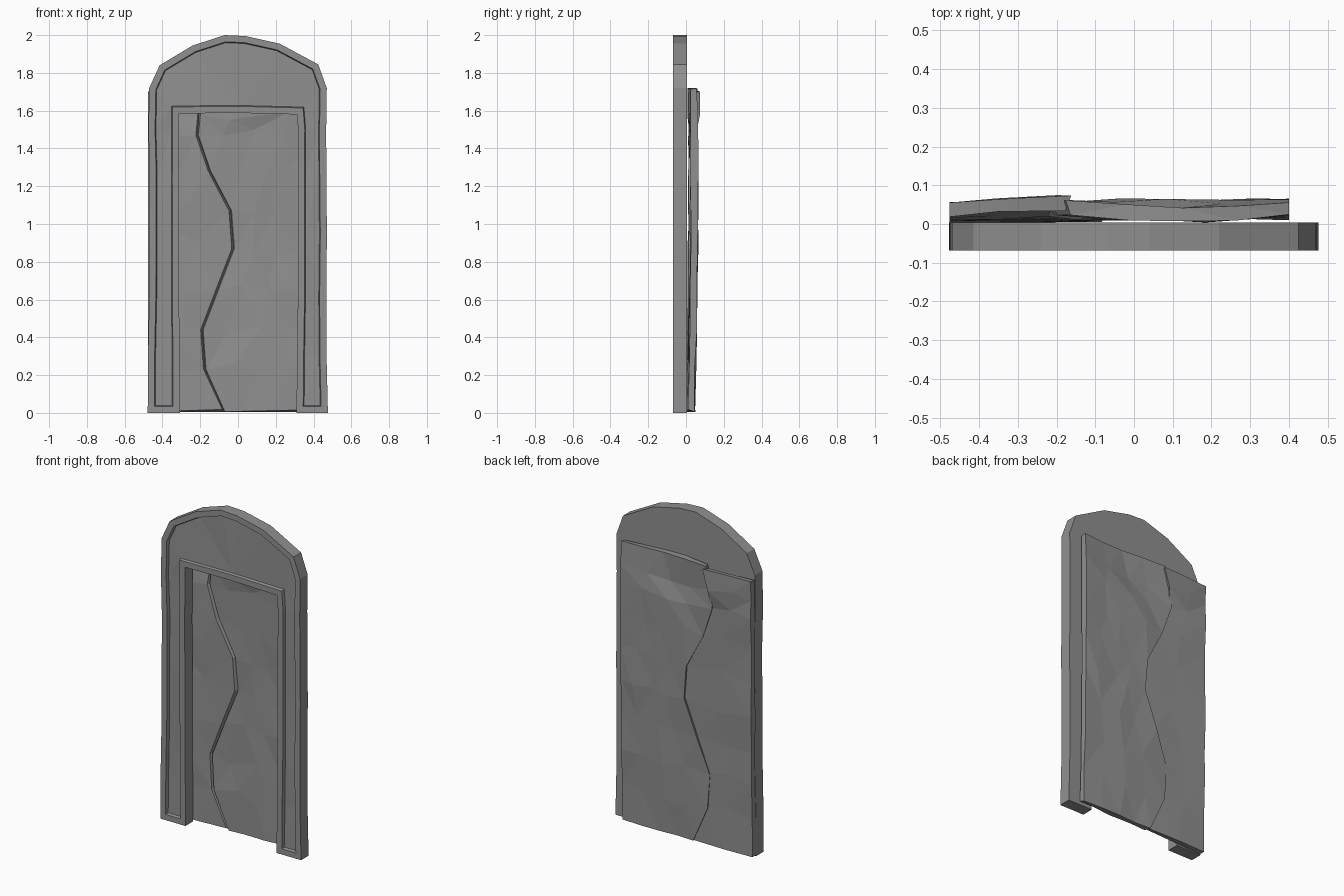
import bpy, bmesh, math, random
from mathutils import Vector

if "Cube" in bpy.data.objects:
    bpy.data.objects.remove(bpy.data.objects["Cube"])

random.seed(4)
stone = bpy.data.materials.new("grey stone")
stone.diffuse_color = (0.28, 0.28, 0.28, 1)
stone.use_nodes = True
stone.node_tree.nodes["Principled BSDF"].inputs["Base Color"].default_value = stone.diffuse_color


def jit(a):
    return random.uniform(-a, a)


def finish(bm, name):
    bmesh.ops.recalc_face_normals(bm, faces=bm.faces[:])
    mesh = bpy.data.meshes.new(name)
    bm.to_mesh(mesh)
    bm.free()
    mesh.materials.append(stone)
    ob = bpy.data.objects.new(name, mesh)
    bpy.context.collection.objects.link(ob)
    return ob


def interp(table, z):
    """Piecewise linear lookup in a list of (z, value) pairs."""
    for (z0, v0), (z1, v1) in zip(table, table[1:]):
        if z <= z1:
            return v0 + (v1 - v0) * (z - z0) / (z1 - z0)
    return table[-1][1]


# Arched door frame: outer edge with slightly worn sides, then the opening
heights = [0.3, 0.62, 0.95, 1.25, 1.5]
arch = [(0.47, 1.72), (0.425, 1.845), (0.22, 1.955), (0.04, 1.995),
        (-0.07, 2.0), (-0.24, 1.945), (-0.415, 1.84), (-0.47, 1.72)]
outline = [(0.31, 0.0), (0.476, 0.0)]
outline += [(0.472 + jit(0.006), z) for z in heights]
outline += arch
outline += [(-0.473 + jit(0.006), z) for z in reversed(heights)]
outline += [(-0.478, 0.0), (-0.308, 0.0)]
outline += [(-0.31 + jit(0.004), z) for z in heights]
outline += [(-0.312, 1.585), (0.0, 1.588), (0.312, 1.58)]
outline += [(0.315 + jit(0.004), z) for z in reversed(heights)]

bm = bmesh.new()
front = [bm.verts.new((x, -0.069, z)) for x, z in outline]
back = [bm.verts.new((x, 0.004, z)) for x, z in outline]
face = bm.faces.new(front)
bm.faces.new(back[::-1])
n = len(outline)
for i in range(n):
    j = (i + 1) % n
    bm.faces.new((front[j], front[i], back[i], back[j]))
bm.normal_update()
# Raised border around a sunken panel
bmesh.ops.inset_region(bm, faces=[face], thickness=0.035, use_even_offset=True)
bmesh.ops.inset_region(bm, faces=[face], thickness=0.005, depth=-0.018,
                       use_even_offset=True)
for v in face.verts:
    v.co.y += jit(0.004)
bmesh.ops.triangulate(bm, faces=[face])
finish(bm, "door_frame")

# Cracked stone slab behind the frame, in two halves
crack = [(0.0, -0.075), (0.23, -0.175), (0.44, -0.19), (0.65, -0.11),
         (0.87, -0.025), (1.07, -0.04), (1.28, -0.15), (1.47, -0.215),
         (1.58, -0.205), (1.72, -0.17)]
rows = [z for z, _ in crack]


def slab(name, left, right, cols, lean, top, bulge, bevel):
    """Faceted plate; left and right give x for each height, lean gives y."""
    bm = bmesh.new()
    layers = []
    for side in (0, 1):
        grid = []
        for z in rows:
            line = []
            for c in range(cols + 1):
                t = c / cols
                x0, x1 = left(z), right(z)
                # chamfer the broken edge on one side
                x = x0 + (x1 - x0) * t + bevel(t) * (1 - 2 * side)
                inner = 0 < t < 1
                if inner:
                    x += jit(0.025)
                y = interp(lean, z) + bulge(t, z) + 0.037 * side + jit(0.005)
                zz = z if z < 1.72 else top + jit(0.006)
                if inner and 0 < z < 1.72:
                    zz += jit(0.035)
                if z == 0:
                    zz = 0.006 + 0.012 * t * (1 - side)
                line.append(bm.verts.new((x, max(y, 0.004), zz)))
            grid.append(line)
        layers.append(grid)
    f, b = layers
    for r in range(len(rows) - 1):
        for c in range(cols):
            bm.faces.new((f[r][c], f[r][c + 1], f[r + 1][c + 1], f[r + 1][c]))
            bm.faces.new((b[r][c], b[r + 1][c], b[r + 1][c + 1], b[r][c + 1]))
        for c in (0, cols):
            bm.faces.new((f[r][c], f[r + 1][c], b[r + 1][c], b[r][c]))
    for r in (0, -1):
        for c in range(cols):
            bm.faces.new((f[r][c], f[r][c + 1], b[r][c + 1], b[r][c]))
    bmesh.ops.triangulate(bm, faces=bm.faces[:])
    finish(bm, name)


slab("left_slab_half", lambda z: -0.476, lambda z: interp(crack, z), 2,
     [(0, 0.004), (0.9, 0.012), (1.4, 0.014), (1.72, 0.02)], 1.7,
     lambda t, z: 0.016 * t if z > 1.5 else 0.0,
     lambda t: -0.008 if t == 1 else 0.0)
slab("right_slab_half", lambda z: interp(crack, z), lambda z: 0.4, 4,
     [(0, 0.008), (0.5, 0.018), (0.9, 0.026), (1.3, 0.024), (1.72, 0.022)], 1.715,
     lambda t, z: -0.018 * math.sin(math.pi * t) if z > 1.5 else 0.0,
     lambda t: 0.006 if t == 0 else 0.0)
